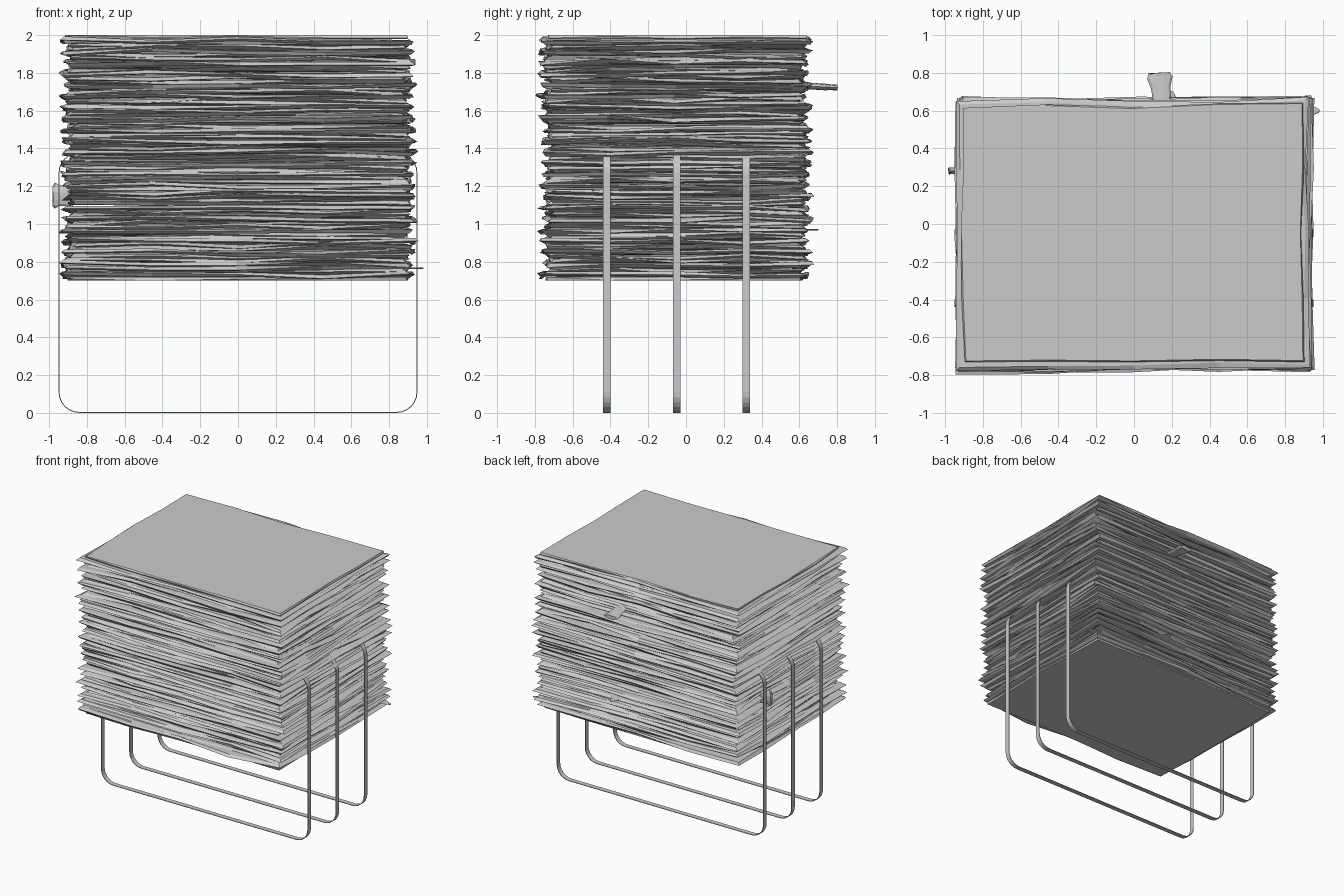
import bpy, bmesh, math, random
from mathutils import Vector, Matrix

random.seed(7)
cube = bpy.data.objects.get("Cube")
if cube:
    bpy.data.objects.remove(cube, do_unlink=True)

# Single material
grey = bpy.data.materials.new("plain grey")
grey.use_nodes = True
colour = (0.6, 0.6, 0.6, 1)
grey.diffuse_color = colour
grey.node_tree.nodes["Principled BSDF"].inputs["Base Color"].default_value = colour


def finish(name, bm):
    bmesh.ops.recalc_face_normals(bm, faces=bm.faces)
    mesh = bpy.data.meshes.new(name)
    bm.to_mesh(mesh)
    bm.free()
    mesh.materials.append(grey)
    obj = bpy.data.objects.new(name, mesh)
    bpy.context.collection.objects.link(obj)
    return obj


def skin(bm, rings, closed=True):
    """Join rings of points with quads, and cap the first and last."""
    loops = [[bm.verts.new(p) for p in ring] for ring in rings]
    for a, b in zip(loops, loops[1:]):
        for i in range(len(a)):
            j = (i + 1) % len(a)
            bm.faces.new((a[i], a[j], b[j], b[i]))
    if closed:
        bm.faces.new(loops[0])
        bm.faces.new(loops[-1])
    else:
        for i in range(len(loops[0])):
            j = (i + 1) % len(loops[0])
            bm.faces.new((loops[-1][i], loops[-1][j], loops[0][j], loops[0][i]))


def outline(half_x, half_y, steps=4):
    """Rectangle outline with every side split into equal steps."""
    corners = [(-1, -1), (1, -1), (1, 1), (-1, 1)]
    points = []
    for k, (ax, ay) in enumerate(corners):
        bx, by = corners[(k + 1) % 4]
        for s in range(steps):
            t = s / steps
            points.append(Vector(((ax + (bx - ax) * t) * half_x,
                                  (ay + (by - ay) * t) * half_y, 0)))
    return points


# Stack of rumpled sheets, gathered in bundles whose edges bulge out
BOTTOM, TOP, SHEETS, PER_BUNDLE = 0.70, 2.0, 66, 3
pitch = (TOP - BOTTOM) / SHEETS
centre = Vector((0, -0.055, 0))
stack = bmesh.new()
for n in range(SHEETS):
    if n % PER_BUNDLE == 0:
        shift = Vector((random.uniform(-.012, .012), random.uniform(-.015, .015), 0))
        turn = Matrix.Rotation(random.uniform(-.012, .012), 3, 'Z')
    bulge = 0.018 if n % PER_BUNDLE == 1 else -0.012
    z = BOTTOM + (n + 0.5) * pitch
    end = n in (0, SHEETS - 1)
    rings = [[], [], []]
    for p in outline(0.91, 0.69):
        wobble = 0 if end else random.uniform(-.012, .012)
        out = Vector((math.copysign(1, p.x) if abs(p.x) > .9 else 0,
                      math.copysign(1, p.y) if abs(p.y) > .68 else 0, 0))
        spread = bulge + random.uniform(-.014, .014)
        for ring, dz, inset in zip(rings, (-.5, random.uniform(-.5, .5), .5),
                                   (random.uniform(.01, .03), 0, random.uniform(.01, .03))):
            if end:
                inset *= .3
            q = turn @ (p + out * (spread - inset)) + shift + centre
            q.z = min(TOP, max(BOTTOM, z + dz * pitch * 1.1 + wobble))
            ring.append(q)
    skin(stack, rings)
finish("sheet_stack", stack)


# Three flat straps hanging as rounded loops through the stack
def strap(y):
    half, height, radius, width, thick = 0.95, 1.38, 0.11, 0.04, 0.005
    rings = []
    for k, (sx, top) in enumerate([(1, 1), (-1, 1), (-1, 0), (1, 0)]):
        cx = sx * (half - radius)
        cz = height - radius if top else radius
        for s in range(7):
            a = math.radians(k * 90 + s * 15)
            d = Vector((math.cos(a), 0, math.sin(a)))
            outer = Vector((cx, y, cz)) + d * radius
            inner = outer - d * thick
            w = Vector((0, width / 2, 0))
            rings.append([outer - w, outer + w, inner + w, inner - w])
    bm = bmesh.new()
    skin(bm, rings, closed=False)
    return finish("strap", bm)


for y in (-0.42, -0.05, 0.32):
    strap(y)


# Crumpled flaps sticking out of the stack
def flap(name, base, along, across, length, root, tip, thick):
    along, across = Vector(along), Vector(across)
    normal = along.cross(across).normalized()
    rings = []
    for t, scale in ((-.3, 1), (.2, .9), (.55, .85), (.85, 1), (1, .8)):
        w = (root + (tip - root) * max(t, 0)) * scale
        ring = []
        for s in range(10):
            a = math.tau * s / 10
            ring.append(Vector(base) + along * length * (t + random.uniform(-.04, .04))
                        + across * math.cos(a) * w
                        + normal * math.sin(a) * thick * random.uniform(.6, 1))
        rings.append(ring)
    bm = bmesh.new()
    skin(bm, rings)
    return finish(name, bm)


flap("back_flap", (.15, .64, 1.73), (-.1, 1, -.05), (1, .1, 0), .16, .05, .07, .02)
flap("side_flap", (-.9, .28, 1.15), (-1, 0, 0), (0, 0, 1), .08, .06, .07, .02)

# Stray corners poking out
for name, base, along, across in (
        ("stray_corner_left", (.9, .6, .765), (1, 0, 0), (0, 1, 0)),
        ("stray_corner_back", (.2, .62, .97), (0, 1, 0), (1, 0, 0))):
    flap(name, base, along, across, .08, .05, .01, .005)
